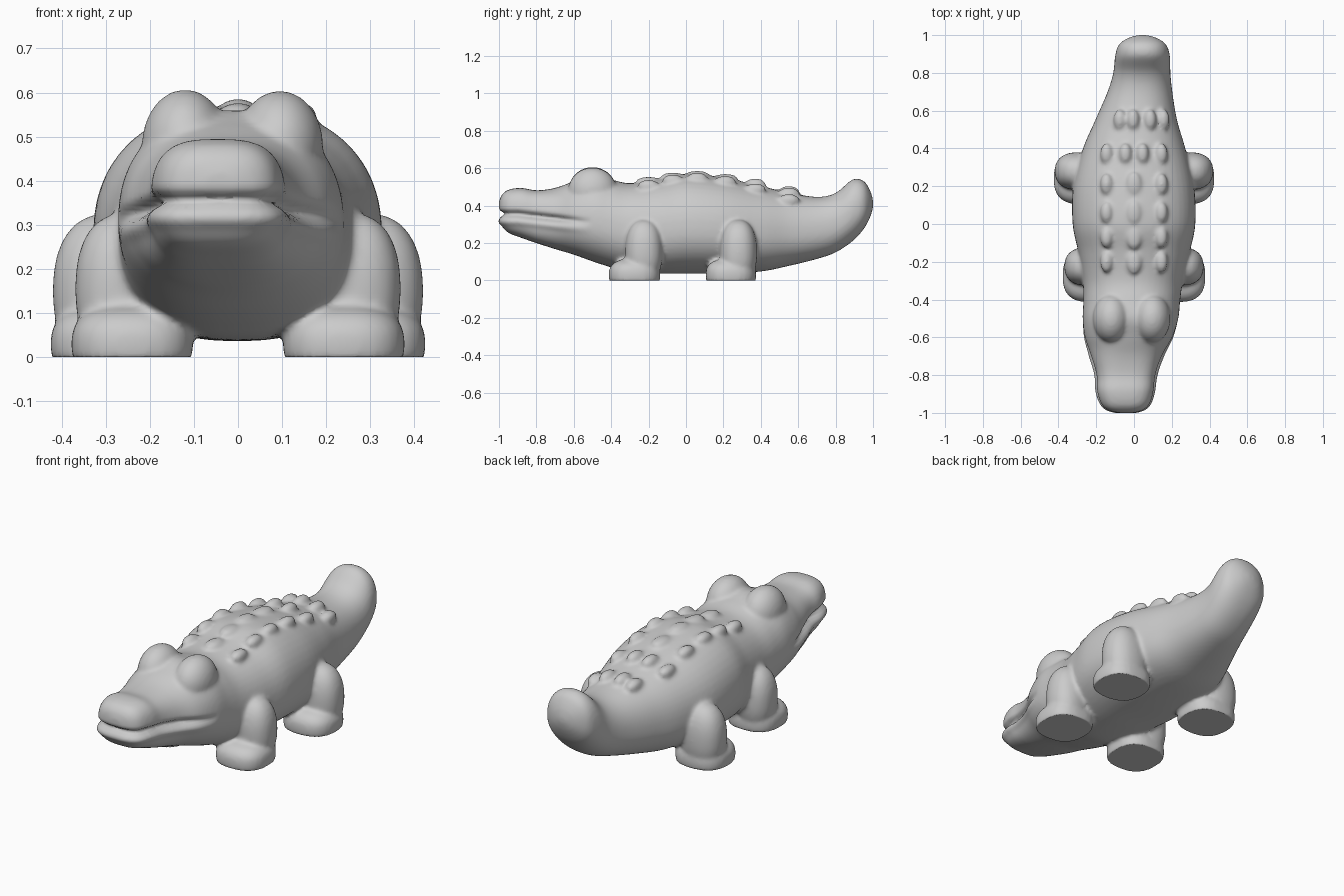
import bpy, bmesh, math
from mathutils import Vector

if "Cube" in bpy.data.objects:
    bpy.data.objects.remove(bpy.data.objects["Cube"])

# Body stations: y, left x, right x, bottom z, top z
STATIONS = [
    (-1.0, -.08, 0.0, .35, .42), (-.985, -.14, .05, .295, .458), (-.95, -.175, .085, .255, .485),
    (-.88, -.197, .105, .228, .495), (-.8, -.20, .115, .2, .482), (-.7, -.23, .15, .168, .495),
    (-.6, -.262, .205, .138, .53), (-.5, -.272, .235, .102, .56), (-.4, -.268, .245, .07, .54),
    (-.3, -.272, .26, .045, .52), (-.15, -.295, .295, .037, .538), (0, -.325, .325, .037, .57),
    (.2, -.322, .318, .037, .55), (.4, -.27, .272, .048, .505), (.55, -.205, .228, .078, .47),
    (.7, -.14, .203, .115, .447), (.8, -.11, .193, .15, .468), (.89, -.1, .19, .21, .54),
    (.95, -.08, .17, .275, .532), (.985, -.03, .12, .34, .48), (1.0, .02, .07, .39, .43),
]


def spline(a, b, c, d, t):
    return tuple(.5 * (2 * q + (r - p) * t + (2 * p - 5 * q + 4 * r - s) * t * t
                       + (3 * q - p - 3 * r + s) * t ** 3) for p, q, r, s in zip(a, b, c, d))


def station_at(y):
    for a, b in zip(STATIONS, STATIONS[1:]):
        if a[0] <= y <= b[0]:
            t = (y - a[0]) / (b[0] - a[0])
            return [p + (q - p) * t for p, q in zip(a, b)]


def power(y):
    return 2.25 + .75 * min(1, max(0, (-.65 - y) / .15))


def surface_z(x, y):
    _, l, r, lo, hi = station_at(y)
    mid, p = lo + .45 * (hi - lo), power(y)
    u = min(1, abs((x - (l + r) / 2) / ((r - l) / 2)))
    return mid + (hi - mid) * (1 - u ** p) ** (1 / p)


bm = bmesh.new()


def blob(centre, radii, p=2.0):
    verts = bmesh.ops.create_uvsphere(bm, u_segments=32, v_segments=20, radius=1)["verts"]
    for v in verts:
        n = sum(abs(k) ** p for k in v.co) ** (1 / p)
        v.co = Vector(c + r * k / n for c, r, k in zip(centre, radii, v.co))


# Lofted torso, head and tail
rings, N = [], 48
last = len(STATIONS) - 1
for i in range(last):
    four = [STATIONS[min(max(i + k, 0), last)] for k in (-1, 0, 1, 2)]
    for k in range(5 if i < last - 1 else 6):
        y, l, r, lo, hi = spline(*four, k / 5)
        mid, e = lo + .45 * (hi - lo), 2 / power(y)
        ring = []
        for j in range(N):
            c, s = math.cos(math.tau * j / N), math.sin(math.tau * j / N)
            x = (l + r) / 2 + (r - l) / 2 * math.copysign(abs(c) ** e, c)
            h = hi - mid if s > 0 else mid - lo
            ring.append(bm.verts.new((x, y, mid + h * math.copysign(abs(s) ** e, s))))
        rings.append(ring)
for a, b in zip(rings, rings[1:]):
    for j in range(N):
        bm.faces.new((a[j], a[(j + 1) % N], b[(j + 1) % N], b[j]))
bm.faces.new(rings[0])
bm.faces.new(rings[-1])

# Brows
blob((-.12, -.5, .48), (.098, .13, .127))
blob((.095, -.5, .48), (.098, .13, .124))

for s in (-1, 1):
    # Front leg and foot
    blob((s * .262, -.225, .155), (.107, .1, .17), 2.3)
    blob((s * .24, -.275, .03), (.138, .138, .088), 2.6)
    # Rear leg and foot
    blob((s * .3, .28, .15), (.12, .1, .175), 2.3)
    blob((s * .285, .24, .03), (.14, .135, .088), 2.6)

# Back scutes
for y in (-.2, -.07, .06, .21, .37, .55):
    c = .04 if y > .5 else 0
    offsets = [.145 if y < .5 else .115]
    if y > .3:
        offsets.append(.045)
    for x in [c + s * o for s in (-1, 1) for o in offsets]:
        blob((x, y, surface_z(x, y) + .002), (.034, .058, .034))
for y in (-.2, -.07, .06, .21):
    blob((0, y, surface_z(0, y)), (.04, .065, .022))

bmesh.ops.recalc_face_normals(bm, faces=bm.faces)
mesh = bpy.data.meshes.new("crocodile_body")
bm.to_mesh(mesh)
bm.free()
body = bpy.data.objects.new("crocodile_body", mesh)
bpy.context.collection.objects.link(body)
bpy.context.view_layer.objects.active = body
body.select_set(True)

# Fuse all parts into one soft skin
fuse = body.modifiers.new("fuse", "REMESH")
fuse.mode, fuse.voxel_size = "VOXEL", .01
soft = body.modifiers.new("soften", "SMOOTH")
soft.factor, soft.iterations = .5, 9
for name in ("fuse", "soften"):
    bpy.ops.object.modifier_apply(modifier=name)

# Mouth groove and flat soles
mesh = body.data
moves = []
for v in mesh.vertices:
    y = v.co.y
    fade = min(1, max(0, (-.5 - y) / .2))
    line = .355 - .04 * min(1, max(0, (y + .9) / .35))
    depth = .03 * fade * math.exp(-((v.co.z - line) / .016) ** 2)
    lip = .010 * fade * math.exp(-((v.co.z - line + .04) / .02) ** 2)
    moves.append(v.co - v.normal * (depth - lip))
for v, co in zip(mesh.vertices, moves):
    v.co = (co.x, co.y, max(0, co.z))
bpy.ops.object.shade_smooth()
